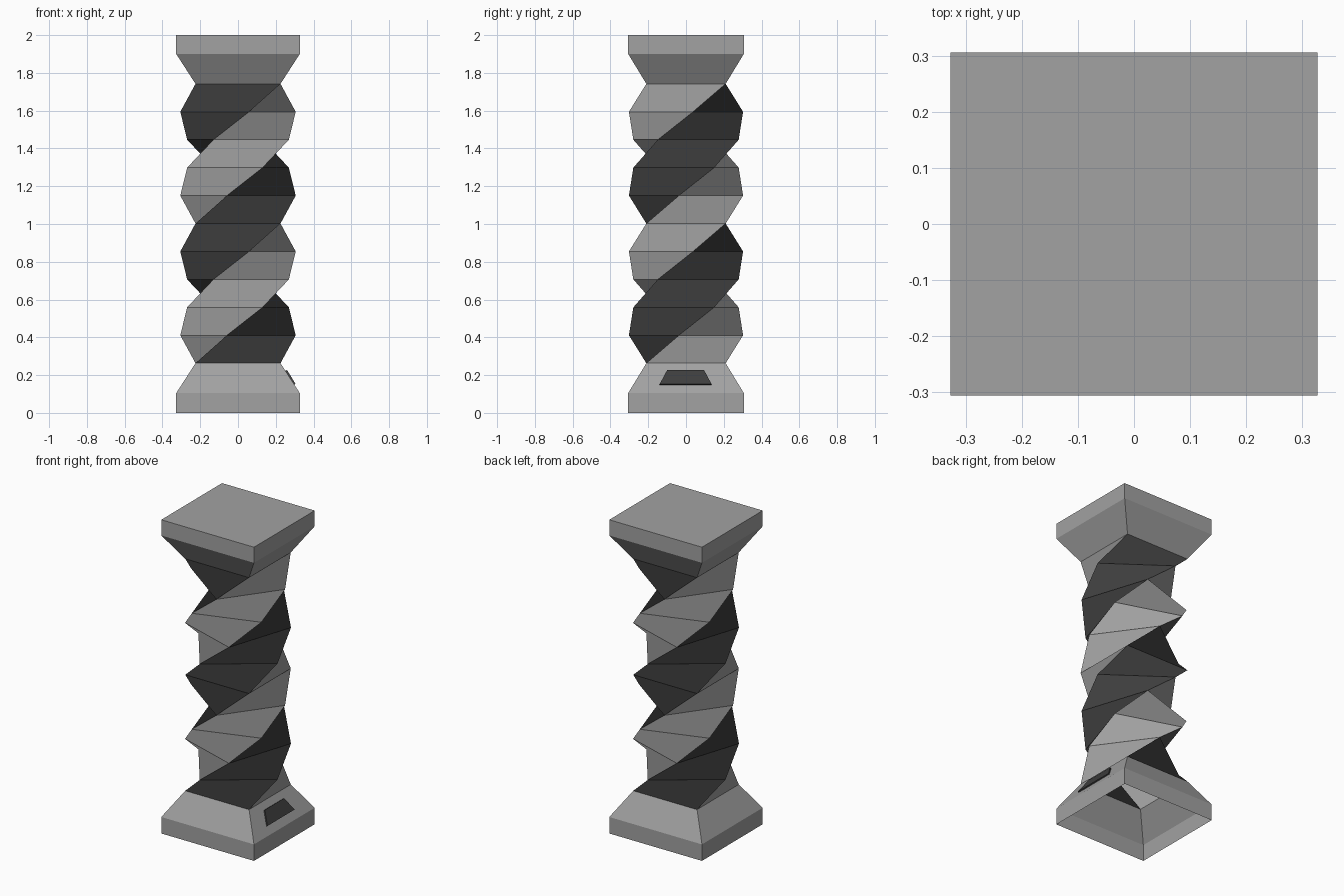
import bpy, bmesh
from math import cos, sin, radians
from mathutils import Vector

if "Cube" in bpy.data.objects:
    bpy.data.objects.remove(bpy.data.objects["Cube"])


def material(name, v):
    m = bpy.data.materials.new(name)
    m.diffuse_color = (v, v, v, 1)
    m.use_nodes = True
    m.node_tree.nodes["Principled BSDF"].inputs["Base Color"].default_value = m.diffuse_color
    return m


grey = material("stone_grey", 0.36)
dark = material("dark_grey", 0.047)


def ring(hx, hy, z, deg=0):
    c, s = cos(radians(deg)), sin(radians(deg))
    return [Vector((x * c - y * s, x * s + y * c, z))
            for x, y in ((-hx, -hy), (hx, -hy), (hx, hy), (-hx, hy))]


def loft(name, rings, mats, caps="", dark_sides=(), split=False):
    """Skin square rings; split cuts each twisted quad along its inward diagonal."""
    bm = bmesh.new()
    loops = [[bm.verts.new(p) for p in r] for r in rings]
    normals = []
    for lo, hi in zip(loops, loops[1:]):
        for i in range(4):
            a, b, c, d = lo[i], lo[(i + 1) % 4], hi[(i + 1) % 4], hi[i]
            n = (c.co - a.co).cross(d.co - b.co).normalized()
            for vs in (((a, b, c), (a, c, d)) if split else ((a, b, c, d),)):
                f = bm.faces.new(vs)
                f.smooth = split
                f.material_index = 1 if i in dark_sides else 0
                normals += [n] * len(vs)
    if "b" in caps:
        bm.faces.new(loops[0][::-1])
    if "t" in caps:
        bm.faces.new(loops[-1])
    me = bpy.data.meshes.new(name)
    bm.to_mesh(me)
    bm.free()
    for m in mats:
        me.materials.append(m)
    if split:  # one flat tone per panel
        me.normals_split_custom_set(normals)
    ob = bpy.data.objects.new(name, me)
    bpy.context.collection.objects.link(ob)
    return ob


HX, HY = 0.225, 0.21      # column half widths
BX, BY = 0.327, 0.306     # base and capital half widths
Z0, Z1, STEPS = 0.263, 1.742, 10

# Base, open underneath
loft("base", [ring(BX, BY, 0), ring(BX, BY, 0.105), ring(HX, HY, Z0)], [grey])

# Twisted two-tone shaft: one full turn in ten steps
loft("twisted_shaft",
     [ring(HX, HY, Z0 + (Z1 - Z0) * k / STEPS, 36 * k) for k in range(STEPS + 1)],
     [grey, dark], dark_sides=(0, 2), split=True)

# Capital with closed top
loft("capital", [ring(HX, HY, Z1), ring(BX, BY, 1.9), ring(BX, BY, 2.0)], [grey], caps="t")

# Thin dark plate on the sloping right side of the base
outer = [Vector(p) for p in ((0.305, -0.139, 0.153), (0.305, 0.135, 0.153),
                             (0.259, 0.095, 0.228), (0.259, -0.099, 0.228))]
inner = [p - Vector((0.014, 0, 0.009)) for p in outer]
loft("base_plate", [inner, outer], [dark], caps="bt")
